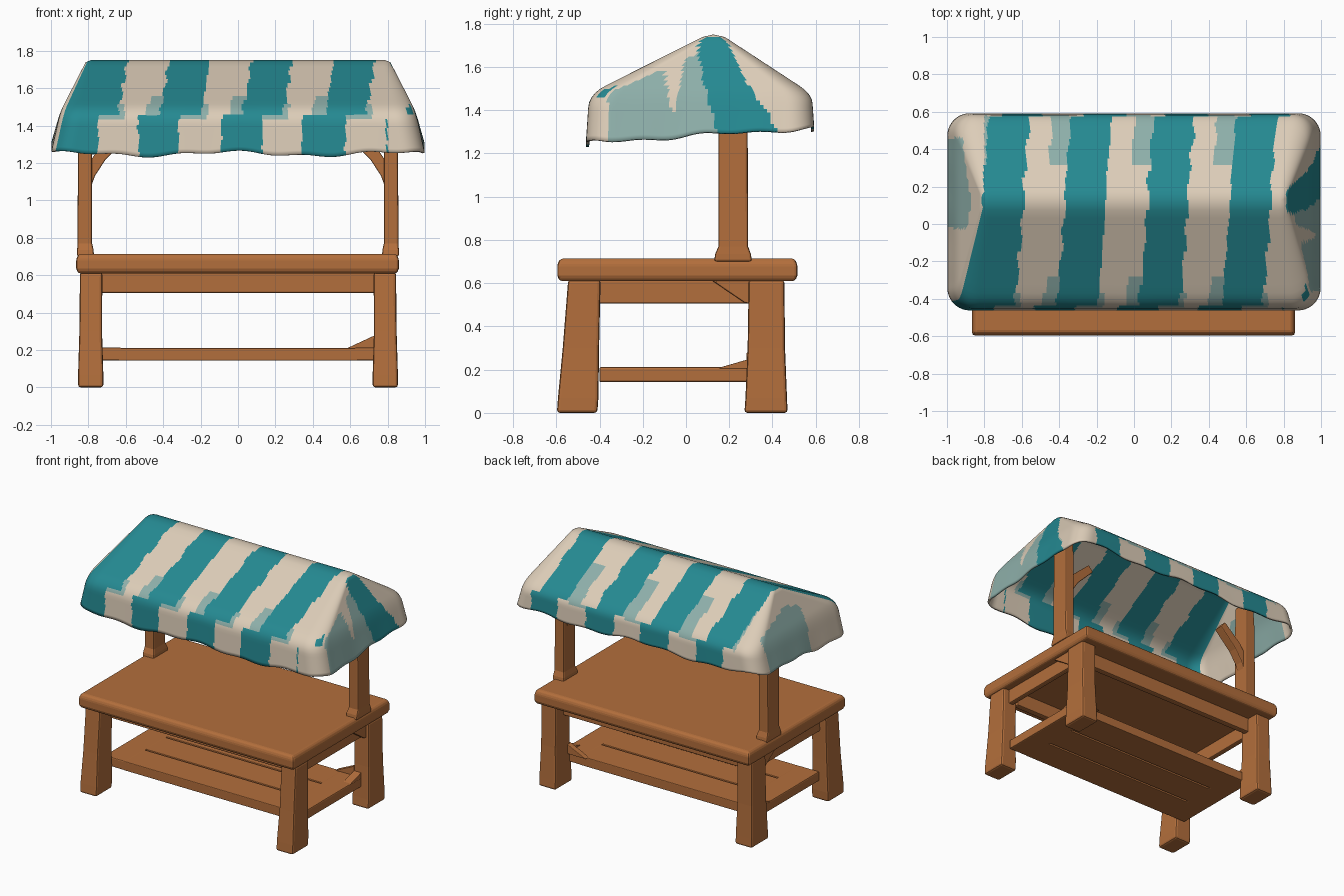
import bpy, bmesh, math
from mathutils import Vector

if "Cube" in bpy.data.objects:
    bpy.data.objects.remove(bpy.data.objects["Cube"])


def material(name, rgb):
    m = bpy.data.materials.new(name)
    m.diffuse_color = (*rgb, 1)
    m.use_nodes = True
    m.node_tree.nodes["Principled BSDF"].inputs["Base Color"].default_value = m.diffuse_color
    return m


WOOD = material("warm wood", (0.45, 0.158, 0.045))
CREAM = material("cream cloth", (0.72, 0.61, 0.48))
TEAL = material("teal cloth", (0.018, 0.25, 0.285))
PALE = material("pale teal cloth", (0.27, 0.43, 0.40))


def add(name, bm, mats, bevel=0.0):
    me = bpy.data.meshes.new(name)
    bm.to_mesh(me)
    bm.free()
    ob = bpy.data.objects.new(name, me)
    bpy.context.collection.objects.link(ob)
    for m in mats:
        me.materials.append(m)
    if bevel:
        mod = ob.modifiers.new("bevel", "BEVEL")
        mod.width, mod.segments = bevel, 2
        mod.limit_method = "ANGLE"
    return ob


def block(name, levels, bevel=0.01):
    """Stack of rectangles (z, x0, x1, y0, y1) joined into one solid."""
    bm = bmesh.new()
    rings = [[bm.verts.new(p) for p in ((a, c, z), (b, c, z), (b, d, z), (a, d, z))]
             for z, a, b, c, d in levels]
    for lo, hi in zip(rings, rings[1:]):
        for i in range(4):
            j = (i + 1) % 4
            bm.faces.new((lo[i], lo[j], hi[j], hi[i]))
    bm.faces.new(rings[0][::-1])
    bm.faces.new(rings[-1])
    bmesh.ops.recalc_face_normals(bm, faces=bm.faces)
    return add(name, bm, [WOOD], bevel)


def box(name, x0, x1, y0, y1, z0, z1, bevel=0.008):
    return block(name, [(z0, x0, x1, y0, y1), (z1, x0, x1, y0, y1)], bevel)


def prism(name, pts, lo, hi, axis, bevel=0.006):
    """Extrude a 2D outline along x or y."""
    bm = bmesh.new()
    at = (lambda p, d: (d, p[0], p[1])) if axis == "x" else (lambda p, d: (p[0], d, p[1]))
    a = [bm.verts.new(at(p, lo)) for p in pts]
    b = [bm.verts.new(at(p, hi)) for p in pts]
    bm.faces.new(a)
    bm.faces.new(b[::-1])
    for i in range(len(pts)):
        j = (i + 1) % len(pts)
        bm.faces.new((a[i], b[i], b[j], a[j]))
    bmesh.ops.recalc_face_normals(bm, faces=bm.faces)
    return add(name, bm, [WOOD], bevel)


# Table top
block("table_top", [(0.61, -0.855, 0.85, -0.585, 0.505), (0.635, -0.865, 0.86, -0.595, 0.515),
                    (0.69, -0.865, 0.86, -0.595, 0.515), (0.714, -0.85, 0.845, -0.58, 0.50)], 0.012)

# Parts repeated on the left and right
for s, side in ((-1, "left"), (1, "right")):
    def sx(a, b):
        return tuple(sorted((s * a, s * b)))
    # Legs, wider at the foot
    block(side + "_front_leg", [(0, *sx(0.72, 0.855), -0.597, -0.41), (0.07, *sx(0.72, 0.855), -0.592, -0.405),
                                (0.3, *sx(0.727, 0.848), -0.57, -0.402), (0.615, *sx(0.725, 0.845), -0.545, -0.395)], 0.014)
    block(side + "_back_leg", [(0, *sx(0.72, 0.855), 0.27, 0.47), (0.07, *sx(0.72, 0.855), 0.275, 0.467),
                               (0.3, *sx(0.727, 0.848), 0.285, 0.458), (0.615, *sx(0.725, 0.845), 0.29, 0.455)], 0.014)
    # Post with flared footing
    block(side + "_post", [(0.70, *sx(0.77, 0.86), 0.13, 0.305), (0.735, *sx(0.772, 0.86), 0.135, 0.30),
                           (0.77, *sx(0.78, 0.858), 0.15, 0.287), (1.4, *sx(0.782, 0.855), 0.15, 0.285),
                           (1.60, *sx(0.782, 0.845), 0.155, 0.28)], 0.01)
    # Curved brace from post toward the canopy
    prism(side + "_brace", [(s * x, z) for x, z in ((0.79, 1.06), (0.765, 1.13), (0.71, 1.215), (0.58, 1.345),
                                                     (0.615, 1.39), (0.75, 1.27), (0.79, 1.21))], 0.18, 0.25, "y")
    # Side rail and gussets
    box(side + "_apron", *sx(0.755, 0.795), -0.41, 0.30, 0.505, 0.615)
    prism(side + "_gusset", [(0.12, 0.612), (0.295, 0.612), (0.295, 0.505), (0.27, 0.51)], *sx(0.795, 0.825), "x")
    prism(side + "_shelf_wedge", [(0.14, 0.205), (0.295, 0.205), (0.295, 0.25)], *sx(0.73, 0.79), "x", 0.003)
    box(side + "_shelf_end", *sx(0.62, 0.79), -0.40, 0.30, 0.143, 0.212)

# Front and back rails under the top
box("front_apron", -0.735, 0.735, -0.42, -0.375, 0.505, 0.615)
box("back_apron", -0.735, 0.735, 0.32, 0.365, 0.505, 0.615)
prism("shelf_corner_wedge", [(0.58, 0.208), (0.735, 0.208), (0.735, 0.28)], 0.28, 0.32, "y", 0.003)

# Shelf planks with slots between them
for i in range(3):
    y = -0.40 + i * 0.2375
    box(f"shelf_plank_{i + 1}", -0.64, 0.64, y, y + 0.225, 0.143, 0.21, 0.005)


# Canopy: rounded-rectangle loops joined from ridge to hem
def outline(hx, y0, y1, r, k=10):
    corners = [(hx - r, y0 + r), (hx - r, y1 - r), (r - hx, y1 - r), (r - hx, y0 + r)]
    arcs = []
    for c, (cx, cy) in enumerate(corners):
        ang = [math.radians(-90 + 90 * c + 90 * i / k) for i in range(k + 1)]
        arcs.append([(cx + r * math.cos(a), cy + r * math.sin(a)) for a in ang])
    pts = []
    for c in range(4):
        pts += arcs[c]
        a, b = arcs[c][-1], arcs[(c + 1) % 4][0]
        n = 170 if c % 2 else 50
        pts += [(a[0] + (b[0] - a[0]) * i / n, a[1] + (b[1] - a[1]) * i / n) for i in range(1, n)]
    return pts


def hem_z(x, y):
    z = 1.243 + 0.07 * (y + 0.46) / 1.05
    return z + 0.012 * math.sin(7 * x + 1.9) + 0.007 * math.sin(19 * x + 11 * y) + 0.006 * math.sin(23 * y)


ridge = [Vector((x, y, 1.738)) for x, y in outline(0.815, 0.075, 0.18, 0.04)]
eave = [Vector((x, y, 1.475)) for x, y in outline(0.95, -0.448, 0.582, 0.11)]
hem = [Vector((x, y, hem_z(x, y))) for x, y in outline(0.998, -0.462, 0.592, 0.12)]
spine = [Vector((max(-0.785, min(0.785, p.x)), 0.127, 1.75)) for p in ridge]
rows = [-0.1] + [0.085 * i for i in range(11)] + [0.85 + 0.09 * i for i in range(1, 6)] + [1.3 + 0.1 * i for i in range(1, 8)]


def canopy_point(c, s):
    R, E, H = ridge[c], eave[c], hem[c]
    if s < 0:
        return spine[c]
    if s <= 0.85:
        return R.lerp(E, s)
    if s < 1.3:  # rounded eave
        q = (s - 0.85) / 0.45
        a, b = R.lerp(E, 0.85), E.lerp(H, 0.3)
        return a.lerp(E, q).lerp(E.lerp(b, q), q)
    return E.lerp(H, s - 1)


def stripe(x, start=-0.81):
    return (x - start) % 0.441


def cloth_colour(p, s, edge_y):
    """0 cream, 1 teal, 2 pale teal."""
    x, y, z = p
    wob = 0.006 * math.sin(31 * y + 9 * x) + 0.004 * math.sin(60 * z)
    if edge_y < -0.41 or edge_y > 0.54 or s < 0:
        front = edge_y < 0.1
        t = max(0, min(s, 1))
        if s < 1.1:  # slope
            if front and x < -0.8:
                return 1 if x > -0.81 - 0.13 * t else 0
            m = stripe(x + (0.045 if front else -0.035) * t + wob)
            if m < 0.217:
                return 1
            if abs(x) < 0.8:
                if m > 0.441 - (0.07 if front else 0.10) and t > (0.7 if front else 0.35):
                    return 2
                if front and m < 0.25 and t > 0.85:
                    return 2
            return 0
        m = stripe(x + (0.165 if front else -0.10) + wob)  # valance
        if m < 0.222:
            return 1 if abs(x) < 0.8 or x * (1 if front else -1) < 0 else 0
        return 2 if s < 1.17 and m < 0.36 and abs(x) < 0.8 else 0
    if x > 0:  # right end
        k = (1.7 - z) / 0.4
        lo, hi = 0.05 + 0.09 * k, 0.19 + 0.23 * k
        if lo + wob < y < hi + wob:
            return 1
        notch = abs(y + 0.06) < 0.04 * (z - 1.36) / 0.2
        return 2 if -0.36 < y <= lo + wob and z < 1.48 + 0.45 * (y + 0.35) and not notch else 0
    return 2 if -0.02 + wob < y < 0.46 and z < 1.63 - 0.3 * abs(y - 0.12) else 0  # left end


bm = bmesh.new()
n = len(hem)
grid = [[bm.verts.new(canopy_point(c, s)) for c in range(n)] for s in rows]
for r in range(len(rows) - 1):
    for c in range(n):
        d = (c + 1) % n
        f = bm.faces.new((grid[r][c], grid[r + 1][c], grid[r + 1][d], grid[r][d]))
        f.smooth = True
        f.material_index = cloth_colour(f.calc_center_median(), (rows[r] + rows[r + 1]) / 2, hem[c].y)
bmesh.ops.remove_doubles(bm, verts=bm.verts, dist=0.0004)
canopy = add("striped_canopy", bm, [CREAM, TEAL, PALE])
solid = canopy.modifiers.new("cloth thickness", "SOLIDIFY")
solid.thickness, solid.offset = 0.014, -1
bpy.context.view_layer.objects.active = canopy
canopy.select_set(True)
bpy.ops.object.shade_smooth_by_angle(angle=math.radians(50))
